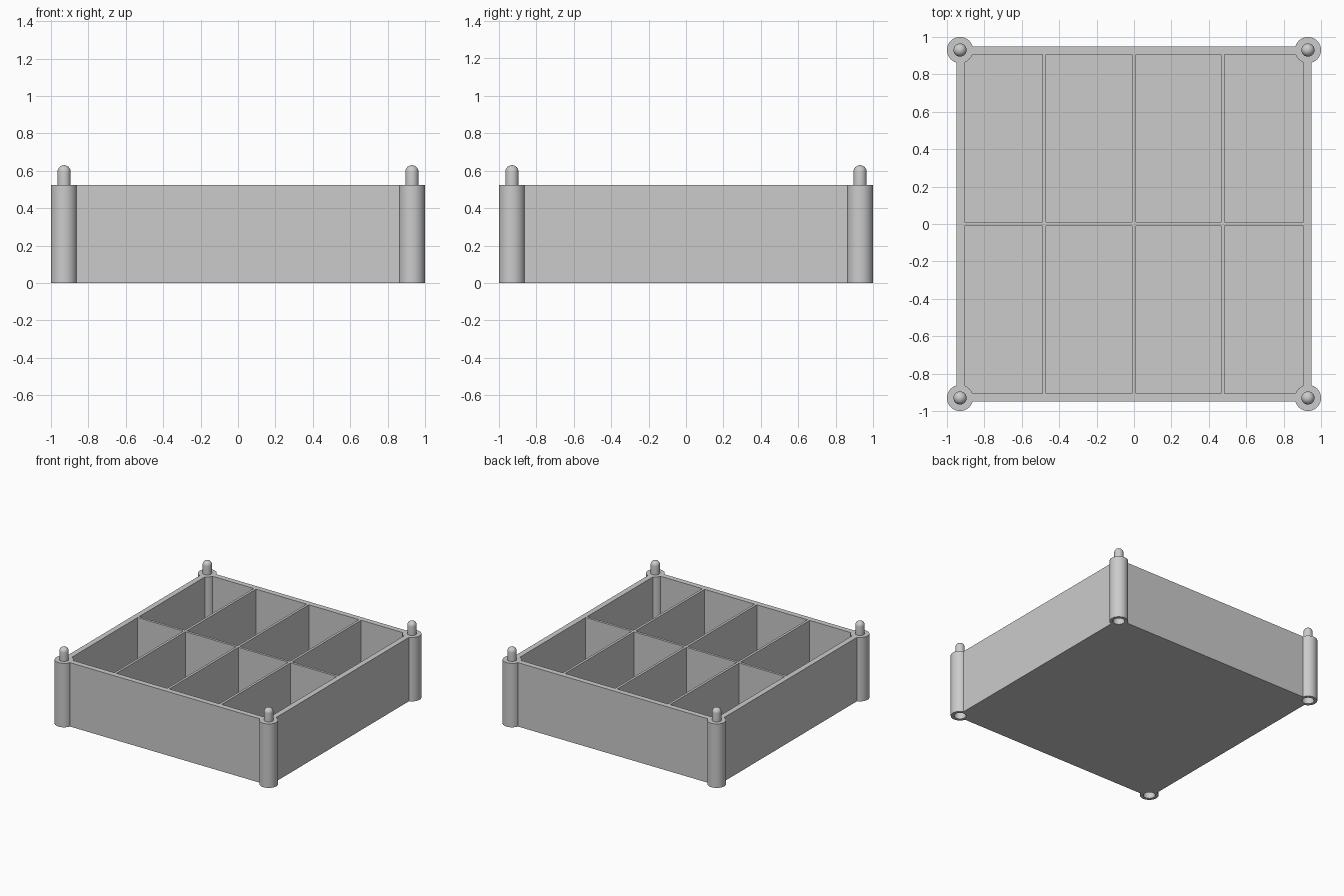
import bpy, bmesh
from math import sin, cos, pi, radians
from mathutils import Matrix, Vector

HEIGHT, OUTER, INNER = 0.525, 0.95, 0.905
FLOOR, HALF_RIB = 0.03, 0.01
POST_AT, POST_R, PEG_R, HOLE_R = 0.93, 0.07, 0.035, 0.045
PEG_TOP, HOLE_DEPTH = 0.63, 0.11

cube = bpy.data.objects.get("Cube")
if cube:
    bpy.data.objects.remove(cube, do_unlink=True)

grey = bpy.data.materials.new("light grey plastic")
grey.use_nodes = True
grey.diffuse_color = (0.6, 0.6, 0.6, 1)
grey.node_tree.nodes["Principled BSDF"].inputs["Base Color"].default_value = (0.6, 0.6, 0.6, 1)


def add_object(name, bm):
    bmesh.ops.recalc_face_normals(bm, faces=bm.faces)
    mesh = bpy.data.meshes.new(name)
    bm.to_mesh(mesh)
    bm.free()
    mesh.materials.append(grey)
    obj = bpy.data.objects.new(name, mesh)
    bpy.context.collection.objects.link(obj)
    return obj


def add_box(bm, low, high):
    low, high = Vector(low), Vector(high)
    matrix = Matrix.Translation((low + high) / 2) @ Matrix.Diagonal((*(high - low), 1))
    bmesh.ops.create_cube(bm, size=1, matrix=matrix)


def activate(obj):
    bpy.ops.object.select_all(action='DESELECT')
    obj.select_set(True)
    bpy.context.view_layer.objects.active = obj


# Tray: a solid block, with compartments and corner post sockets cut out
bm = bmesh.new()
add_box(bm, (-OUTER, -OUTER, 0), (OUTER, OUTER, HEIGHT))
tray = add_object("divided_tray", bm)

bm = bmesh.new()
ribs = (-0.48, 0, 0.475)
starts = (-INNER, *[x + HALF_RIB for x in ribs])
ends = (*[x - HALF_RIB for x in ribs], INNER)
for x0, x1 in zip(starts, ends):
    for y0, y1 in ((-INNER, -HALF_RIB), (HALF_RIB, INNER)):
        add_box(bm, (x0, y0, FLOOR), (x1, y1, 1))
pockets = add_object("compartment_cutter", bm)

corners = [(x, y) for x in (-POST_AT, POST_AT) for y in (-POST_AT, POST_AT)]
bm = bmesh.new()
for x, y in corners:
    bmesh.ops.create_cone(bm, cap_ends=True, segments=48, radius1=POST_R - 0.004,
                          radius2=POST_R - 0.004, depth=2,
                          matrix=Matrix.Translation((x, y, 0)))
sockets = add_object("post_socket_cutter", bm)

activate(tray)
for cutter in (pockets, sockets):
    cutter.hide_render = True
    mod = tray.modifiers.new("cut", 'BOOLEAN')
    mod.operation, mod.solver, mod.object = 'DIFFERENCE', 'EXACT', cutter
    bpy.ops.object.modifier_apply(modifier=mod.name)
for cutter in (pockets, sockets):
    bpy.data.objects.remove(cutter, do_unlink=True)

# Corner posts: turned profile with a stacking hole below and a domed peg above
profile = [(0, HOLE_DEPTH), (HOLE_R, HOLE_DEPTH), (HOLE_R, 0), (POST_R, 0),
           (POST_R, HEIGHT), (PEG_R, HEIGHT)]
for i in range(9):
    a = i / 8 * pi / 2
    profile.append((PEG_R * cos(a) if i < 8 else 0, PEG_TOP - PEG_R + PEG_R * sin(a)))

for x, y in corners:
    bm = bmesh.new()
    verts = [bm.verts.new((r, 0, z)) for r, z in profile]
    edges = [bm.edges.new(pair) for pair in zip(verts, verts[1:])]
    bmesh.ops.spin(bm, geom=verts + edges, cent=(0, 0, 0), axis=(0, 0, 1),
                   angle=2 * pi, steps=48)
    bmesh.ops.remove_doubles(bm, verts=bm.verts, dist=0.0001)
    bmesh.ops.translate(bm, verts=bm.verts, vec=(x, y, 0))
    name = ("front" if y < 0 else "back") + ("_left" if x > 0 else "_right") + "_post"
    activate(add_object(name, bm))
    bpy.ops.object.shade_smooth_by_angle(angle=radians(35))
